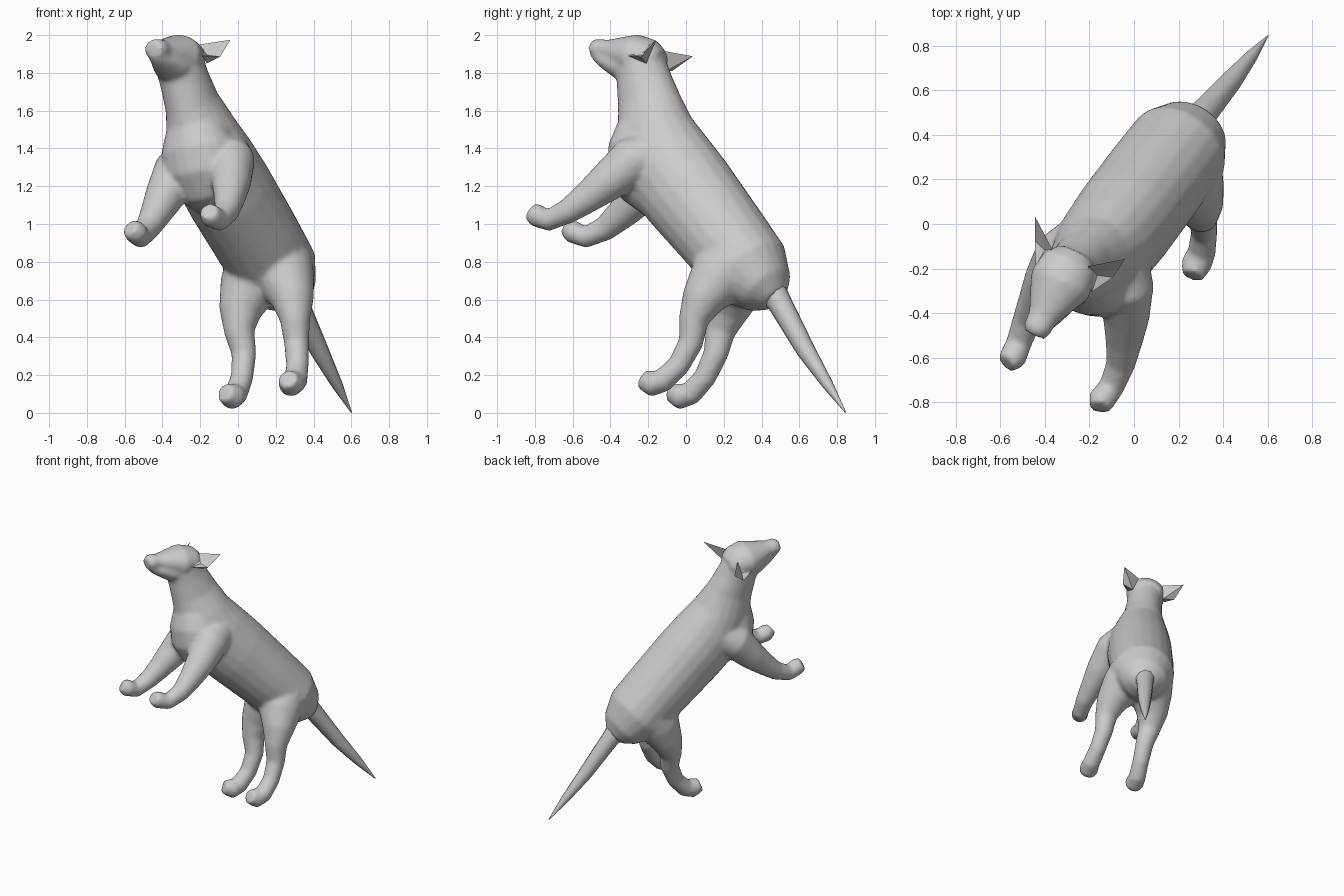
import bpy, bmesh, math
from mathutils import Vector

cube = bpy.data.objects.get("Cube")
if cube:
    bpy.data.objects.remove(cube, do_unlink=True)

# The animal is symmetric about a tilted plane: SIDE . p = OFFSET
SIDE = Vector((0.885, -0.42, 0.19)).normalized()
OFFSET = 0.178

fur = bpy.data.materials.new("grey_fur")
fur.use_nodes = True
GREY = (0.6, 0.6, 0.6, 1)
fur.diffuse_color = GREY
fur.node_tree.nodes["Principled BSDF"].inputs["Base Color"].default_value = GREY


def mid(y, z):
    """Point of the symmetry plane at the given depth and height."""
    return Vector(((OFFSET - SIDE.y * y - SIDE.z * z) / SIDE.x, y, z))


def mirror(p):
    return p - 2 * (p.dot(SIDE) - OFFSET) * SIDE


def loft(bm, rings, sides=20):
    """Skin elliptical rings (centre, half width, half height) along a path."""
    loops = []
    for i, (c, w, h) in enumerate(rings):
        tangent = (rings[min(i + 1, len(rings) - 1)][0] - rings[max(i - 1, 0)][0]).normalized()
        across = (SIDE - tangent * SIDE.dot(tangent)).normalized()
        up = tangent.cross(across)
        angles = [2 * math.pi * k / sides for k in range(sides)]
        loops.append([bm.verts.new(c + across * w * math.cos(a) + up * h * math.sin(a))
                      for a in angles])
    for a, b in zip(loops, loops[1:]):
        for k in range(sides):
            n = (k + 1) % sides
            bm.faces.new((a[k], a[n], b[n], b[k]))
    bm.faces.new(loops[0][::-1])
    bm.faces.new(loops[-1])


def finish(name, bm, angle=50):
    bmesh.ops.recalc_face_normals(bm, faces=bm.faces)
    mesh = bpy.data.meshes.new(name)
    bm.to_mesh(mesh)
    bm.free()
    mesh.materials.append(fur)
    obj = bpy.data.objects.new(name, mesh)
    bpy.context.collection.objects.link(obj)
    bpy.ops.object.select_all(action='DESELECT')
    obj.select_set(True)
    bpy.context.view_layer.objects.active = obj
    bpy.ops.object.shade_smooth_by_angle(angle=math.radians(angle))
    return obj


# Rump to skull, breast, brow to nose, and lower jaw: y, z, half width, half height
TRUNK = [(.475, .60, .08, .07), (.43, .65, .165, .15), (.34, .75, .23, .225),
         (.20, .93, .235, .24), (.01, 1.17, .235, .26), (-.115, 1.33, .225, .265),
         (-.165, 1.50, .185, .21), (-.195, 1.64, .14, .175), (-.222, 1.76, .13, .15),
         (-.24, 1.85, .13, .135), (-.255, 1.92, .11, .10), (-.265, 1.965, .06, .05)]
BREAST = [(-.13, 1.12, .13, .12), (-.20, 1.22, .19, .17), (-.235, 1.32, .215, .18),
          (-.235, 1.40, .205, .17), (-.215, 1.49, .17, .155), (-.20, 1.58, .12, .12)]
HEAD = [(-.13, 1.86, .08, .06), (-.18, 1.87, .13, .105), (-.27, 1.885, .145, .12),
        (-.35, 1.905, .105, .085), (-.42, 1.92, .068, .055), (-.47, 1.925, .064, .057),
        (-.498, 1.922, .048, .045)]
JAW = [(-.25, 1.80, .115, .08), (-.35, 1.83, .095, .065), (-.42, 1.86, .068, .046),
       (-.472, 1.885, .045, .03)]

# Left legs: centre and radius from shoulder or hip to toe
FRONT_LEG = [((-.07, -.13, 1.38), .13), ((-.04, -.29, 1.33), .13), ((-.035, -.42, 1.22), .105),
             ((-.045, -.53, 1.135), .083), ((-.06, -.63, 1.065), .066), ((-.10, -.73, 1.02), .058),
             ((-.145, -.79, 1.045), .062), ((-.155, -.825, 1.07), .048)]
HIND_LEG = [((.23, .25, .80), .165), ((.25, .165, .705), .158), ((.292, .085, .595), .113),
            ((.302, .04, .49), .08), ((.31, .025, .37), .066), ((.315, -.04, .25), .06),
            ((.305, -.125, .17), .063), ((.28, -.18, .153), .07), ((.262, -.235, .18), .05)]

bm = bmesh.new()
for part in (TRUNK, BREAST, HEAD, JAW):
    loft(bm, [(mid(y, z), w, h) for y, z, w, h in part])
for leg in (FRONT_LEG, HIND_LEG):
    left = [(Vector(c), r, r) for c, r in leg]
    loft(bm, left)
    loft(bm, [(mirror(c), w, h) for c, w, h in left])
body = finish("body_with_head_and_legs", bm)

# Blend the parts into one skin
skin = body.modifiers.new("Skin", 'REMESH')
skin.mode = 'VOXEL'
skin.voxel_size = 0.014
skin.use_smooth_shade = True
soften = body.modifiers.new("Soften", 'SMOOTH')
soften.factor = 0.5
soften.iterations = 7

# Tail: long cone with a slight bend
TAIL = [(.43, .68, .085), (.497, .58, .065), (.635, .33, .05), (.75, .15, .03), (.845, .002, .003)]
bm = bmesh.new()
loft(bm, [(mid(y, z), r, r) for y, z, r in TAIL], 10)
finish("tail", bm)

# Ears: pointed cups with a folded outer rim and a hollow inside
EAR = {"tip": (-.04, -.157, 1.975), "top": (-.205, -.19, 1.95), "rim": (-.095, -.24, 1.885),
       "front": (-.19, -.305, 1.89), "back": (-.165, -.21, 1.85), "hollow": (-.165, -.23, 1.895)}
EAR_FACES = ["tip top back", "tip back rim", "rim back front", "hollow top tip",
             "hollow tip rim", "hollow rim front", "hollow front top", "top front back"]
for name, place in (("left_ear", lambda p: p), ("right_ear", mirror)):
    bm = bmesh.new()
    v = {k: bm.verts.new(place(Vector(p))) for k, p in EAR.items()}
    for face in EAR_FACES:
        bm.faces.new([v[k] for k in face.split()])
    finish(name, bm, 30)
